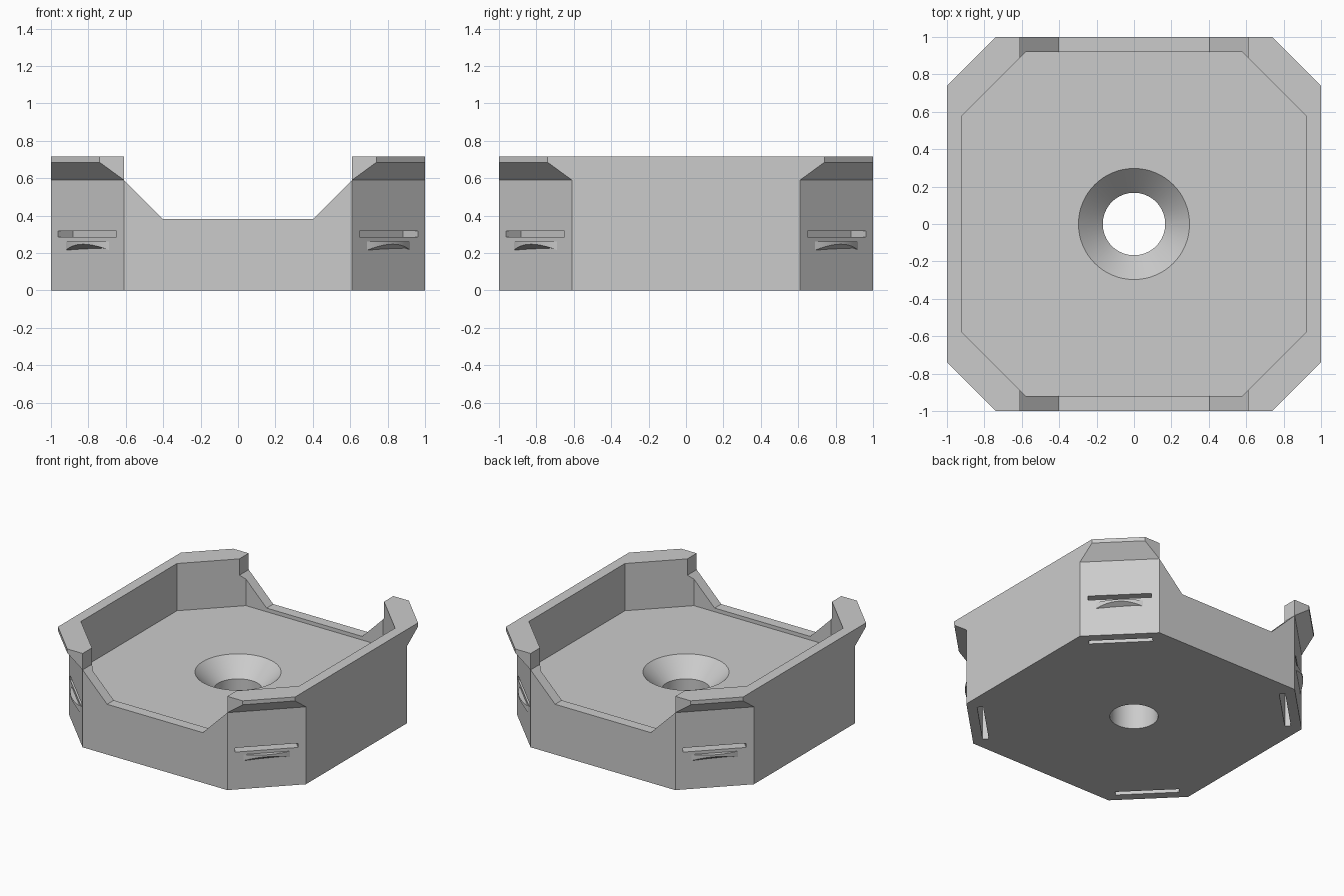
import bpy, bmesh, math
from mathutils import Matrix, Vector

if "Cube" in bpy.data.objects:
    bpy.data.objects.remove(bpy.data.objects["Cube"])

grey = bpy.data.materials.new("plain grey")
grey.diffuse_color = (0.6, 0.6, 0.6, 1)
grey.use_nodes = True
grey.node_tree.nodes["Principled BSDF"].inputs["Base Color"].default_value = grey.diffuse_color


def loft(name, rings):
    """Closed solid through rings of matching points."""
    bm = bmesh.new()
    vs = [[bm.verts.new(p) for p in r] for r in rings]
    n = len(vs[0])
    for a, b in zip(vs, vs[1:]):
        for i in range(n):
            j = (i + 1) % n
            bm.faces.new((a[i], a[j], b[j], b[i]))
    bm.faces.new(vs[0][::-1])
    bm.faces.new(vs[-1])
    bmesh.ops.recalc_face_normals(bm, faces=bm.faces)
    me = bpy.data.meshes.new(name)
    bm.to_mesh(me)
    bm.free()
    ob = bpy.data.objects.new(name, me)
    bpy.context.collection.objects.link(ob)
    me.materials.append(grey)
    return ob


def octagon(half, cut, z):
    return [(x, y, z) for x, y in (
        (half, -cut), (half, cut), (cut, half), (-cut, half),
        (-half, cut), (-half, -cut), (-cut, -half), (cut, -half))]


def circle(r, z, n=64):
    return [(r * math.cos(2 * math.pi * i / n), r * math.sin(2 * math.pi * i / n), z)
            for i in range(n)]


def prism_y(name, xz, half):
    return loft(name, [[(x, y, z) for x, z in xz] for y in (-half, half)])


def carve(target, cutter):
    mod = target.modifiers.new("cut", 'BOOLEAN')
    mod.operation = 'DIFFERENCE'
    mod.solver = 'EXACT'
    mod.object = cutter
    bpy.context.view_layer.objects.active = target
    bpy.ops.object.modifier_apply(modifier=mod.name)
    bpy.data.objects.remove(cutter)


FLOOR, TOP = 0.355, 0.715
FACE = 1.61 / math.sqrt(2)          # distance from centre to a corner face

# Eight-sided body with flared corners
body = loft("tray_body", [octagon(1, 0.61, 0), octagon(1, 0.61, 0.59),
                          octagon(1, 0.74, 0.685), octagon(1, 0.74, TOP)])

# Tray recess
carve(body, loft("recess_cutter", [octagon(0.92, 0.578, FLOOR), octagon(0.92, 0.578, 1)]))

# Front and back openings
carve(body, prism_y("opening_cutter", [(-0.61, 1), (-0.61, 0.59), (-0.403, 0.383),
                                       (0.403, 0.383), (0.61, 0.59), (0.61, 1)], 1.2))

# Countersunk centre hole
carve(body, loft("hole_cutter", [circle(0.167, -0.1), circle(0.167, 0.225),
                                 circle(0.297, FLOOR), circle(0.297, 0.5)]))

# Corner details: L-shaped strap slot and a curved catch under it
for k in range(4):
    turn = Matrix.Rotation(math.radians(45 + 90 * k), 4, 'Z')
    inner, outer = FACE - 0.112, FACE - 0.07
    slot = prism_y("slot_cutter", [(inner, -0.1), (outer, -0.1), (outer, 0.285),
                                   (FACE + 0.1, 0.285), (FACE + 0.1, 0.317),
                                   (inner, 0.317)], 0.221)
    slot.data.transform(turn)
    carve(body, slot)

    steps = [i / 6 for i in range(-6, 7)]
    arc = [(0.032 * (1 - t * t), 0.163 * t) for t in steps]
    back = [(-0.02, 0.163), (-0.02, -0.163)]
    low = [(FACE + p, y, 0.215 + max(p, 0)) for p, y in arc + back]
    high = [(FACE + p, y, 0.262) for p, y in arc + back]
    catch = loft("corner_catch", [low, high])
    catch.data.transform(turn)

# Smooth round surfaces, crisp edges
for ob in bpy.data.objects:
    ob.select_set(True)
bpy.context.view_layer.objects.active = body
bpy.ops.object.shade_smooth_by_angle(angle=math.radians(25))
